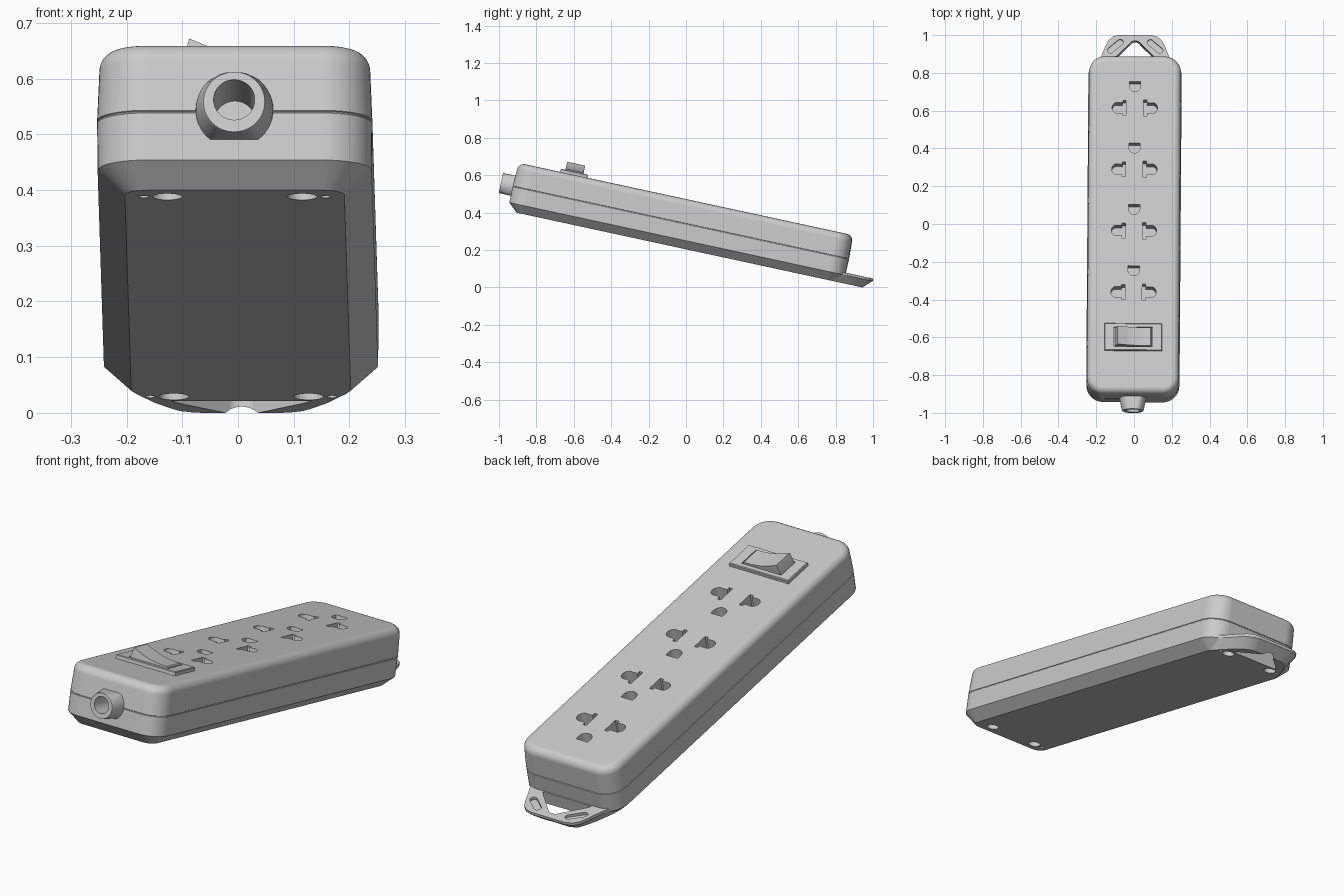
import bpy, bmesh
from math import sin, cos, pi, radians
from mathutils import Matrix, Vector

if "Cube" in bpy.data.objects:
    bpy.data.objects.remove(bpy.data.objects["Cube"])

# Parts are modelled flat (x across, y along, z up), then tilted at the end.
TOP, HALF_W, Y0, Y1 = 0.262, 0.247, -0.976, 0.862
parts = []


def loft(bm, rings):
    """Skin a stack of equal-length point rings and cap both ends."""
    vs = [[bm.verts.new(p) for p in ring] for ring in rings]
    n = len(vs[0])
    faces = [bm.faces.new(vs[0]), bm.faces.new(vs[-1])]
    for a, b in zip(vs, vs[1:]):
        for i in range(n):
            j = (i + 1) % n
            faces.append(bm.faces.new((a[i], a[j], b[j], b[i])))
    bmesh.ops.recalc_face_normals(bm, faces=faces)


def prism(bm, outline, z0, z1):
    loft(bm, [[(x, y, z) for x, y in outline] for z in (z0, z1)])


def make(name, bm, keep=True):
    me = bpy.data.meshes.new(name)
    bm.to_mesh(me)
    bm.free()
    ob = bpy.data.objects.new(name, me)
    bpy.context.collection.objects.link(ob)
    if keep:
        parts.append(ob)
    else:
        ob.hide_render = True
    return ob


def cut(ob, cutter):
    m = ob.modifiers.new("cut", 'BOOLEAN')
    m.operation, m.solver, m.object = 'DIFFERENCE', 'EXACT', cutter
    bpy.context.view_layer.objects.active = ob
    bpy.ops.object.modifier_apply(modifier=m.name)


def arc(cx, cy, r, a0, a1, n):
    return [(cx + r * cos(radians(a0 + (a1 - a0) * i / n)),
             cy + r * sin(radians(a0 + (a1 - a0) * i / n))) for i in range(n + 1)]


def circle(cx, cy, r, n=32):
    return arc(cx, cy, r, 0, 360, n)[:-1]


def body_ring(z, inset):
    r, hx, ya, yb = 0.09 - inset, HALF_W - inset, Y0 + inset, Y1 - inset
    pts = []
    for cx, cy, a in ((hx - r, yb - r, 0), (r - hx, yb - r, 90),
                      (r - hx, ya + r, 180), (hx - r, ya + r, 270)):
        pts += arc(cx, cy, r, a, a + 90, 10)
    return [(x, y, z) for x, y in pts]


# Housing: chamfered base, seam groove, filleted top
levels = [(0, 0.05), (0.045, 0.001), (0.131, 0), (0.1325, 0.002), (0.1345, 0.002), (0.136, 0)]
F = 0.035
levels += [(TOP - F + F * sin(i * pi / 16), 0.004 + F * (1 - cos(i * pi / 16))) for i in range(9)]
bm = bmesh.new()
loft(bm, [body_ring(z, d) for z, d in levels])
housing = make("housing", bm)

# Hanging tab with undercut edge
upper = [(.225, .80), (.178, .90), (.158, .95), (.142, .982), (.118, 1.002), (.085, 1.011)]
lower = [(.19, .80), (.155, .88), (.125, .93), (.11, .95), (.09, .96), (.07, .965)]


def mirrored(half):
    return half + [(-x, y) for x, y in reversed(half)]


bm = bmesh.new()
loft(bm, [[(x, y, z) for x, y in mirrored(h)]
          for h, z in ((lower, 0), (upper, .045), (upper, .058))])
tab = make("hanging_tab", bm)

# Cord collar: tapered, flattened top and bottom
CZ = 0.137
bm = bmesh.new()
loft(bm, [[(x, y, CZ + max(-.055, min(.055, z))) for x, z in circle(0, 0, r, 48)]
          for y, r in ((-.955, .071), (-.985, .069), (-1.036, .058), (-1.042, .055))])
collar = make("cord_collar", bm)

# Cutter: cord bore
bm = bmesh.new()
loft(bm, [[(x, y, z) for x, z in circle(0, CZ + .004, .037)] for y in (-1.1, -.86)])
bore = make("cord_bore_cutter", bm, False)

# Cutter: four outlets, each two blade slots and a ground hole
bm = bmesh.new()
for k in range(4):
    y = 0.5725 - k * 0.3325
    for s in (-1, 1):
        h = .040 if s < 0 else .044
        blade = [(.046, -h), (.064, -h), (.064, -.028)]
        blade += arc(.090, 0, .030, -70, 70, 12) + [(.064, .028), (.064, h), (.046, h)]
        prism(bm, [(s * px, y + py) for px, py in blade], TOP - .07, TOP + .02)
    ground = [(.03, y + .142)] + [(-.03, y + .142)] + arc(0, y + .118, .03, 180, 360, 14)
    prism(bm, ground, TOP - .06, TOP + .02)
outlets = make("outlet_cutter", bm, False)

# Cutter: screw recesses in the base
bm = bmesh.new()
for y in (-.87, .828):
    for s in (-1, 1):
        prism(bm, circle(s * .121, y, .027), -.02, .08)
        prism(bm, circle(s * .163, y, .009, 16), -.02, .03)
screws = make("screw_cutter", bm, False)

# Cutter: triangular hanging hole with rounded apex, and two oblong recesses
bm = bmesh.new()
prism(bm, [(-.125, .866), (.125, .866), (.11, .885)] + arc(0, .945, .035, 52, 128, 10)
      + [(-.11, .885)], -.02, .09)
for s in (-1, 1):
    slot = arc(.033, 0, .016, -90, 90, 10) + arc(-.033, 0, .016, 90, 270, 10)
    a = radians(-40)
    pts = [(.105 + x * cos(a) - y * sin(a), .95 + x * sin(a) + y * cos(a)) for x, y in slot]
    prism(bm, [(s * x, y) for x, y in pts], .045, .09)
hanger = make("hanger_cutter", bm, False)

for ob, tools in ((housing, (bore, outlets, screws)), (tab, (screws, hanger)), (collar, (bore,))):
    for t in tools:
        cut(ob, t)
for t in (bore, outlets, screws, hanger):
    bpy.data.objects.remove(t)

# Switch plate: frame with an opening for the rocker
SY = -0.671


def rect(hx, hy, z):
    return [(x * hx, SY + y * hy, z) for x, y in ((-1, -1), (1, -1), (1, 1), (-1, 1))]


bm = bmesh.new()
loft(bm, [rect(.102, .053, .255), rect(.152, .073, .255), rect(.152, .073, .276),
          rect(.149, .070, .279), rect(.102, .053, .279), rect(.102, .053, .266)])
make("switch_plate", bm)

# Rocker: high on the left, dipping to the right
side = [(-.097, .25), (-.097, .275), (-.083, .323), (-.04, .305), (0, .293), (.05, .286),
        (.092, .285), (.097, .28), (.097, .25)]
bm = bmesh.new()
loft(bm, [[(x, SY + d, z) for x, z in side] for d in (-.049, .049)])
make("switch_rocker", bm)

# Tilt, seat on the ground and shade
M = Matrix.Rotation(radians(-.4), 4, 'Z') @ Matrix.Rotation(radians(-12.2), 4, 'X')
for ob in parts:
    ob.data.transform(M)
pts = [v.co for ob in parts for v in ob.data.vertices]
ys = [p.y for p in pts]
shift = Matrix.Translation(Vector((0, -(min(ys) + max(ys)) / 2, -min(p.z for p in pts))))
for ob in parts:
    ob.data.transform(shift)
    bpy.ops.object.select_all(action='DESELECT')
    ob.select_set(True)
    bpy.context.view_layer.objects.active = ob
    bpy.ops.object.shade_smooth_by_angle(angle=radians(28))
    wn = ob.modifiers.new("even_shading", 'WEIGHTED_NORMAL')
    wn.keep_sharp = True
